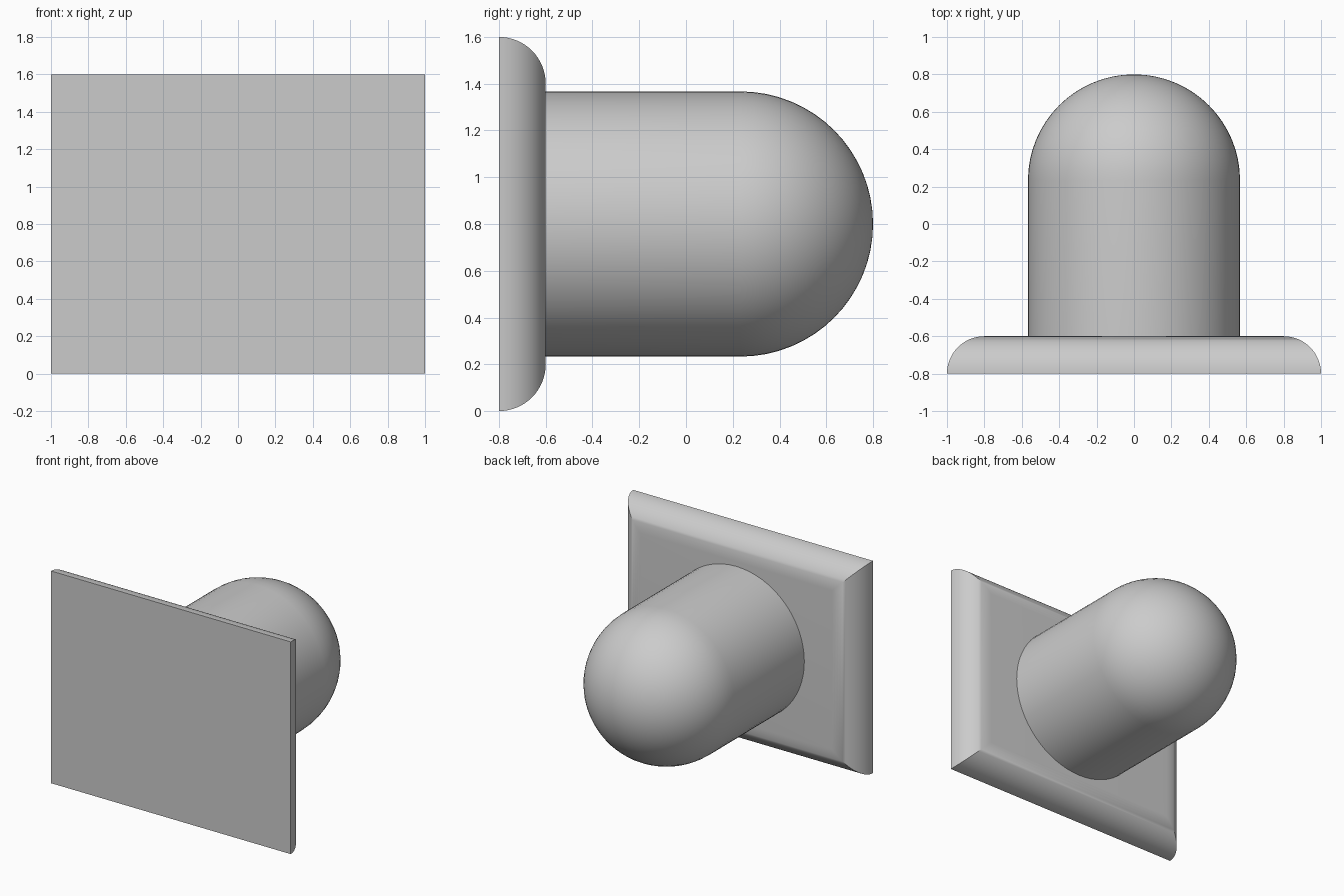
import bpy, bmesh, math

if "Cube" in bpy.data.objects:
    bpy.data.objects.remove(bpy.data.objects["Cube"])

grey = bpy.data.materials.new("light_grey")
grey.diffuse_color = (0.6, 0.6, 0.6, 1)
grey.use_nodes = True
grey.node_tree.nodes["Principled BSDF"].inputs["Base Color"].default_value = grey.diffuse_color


def finish(name, bm):
    bmesh.ops.recalc_face_normals(bm, faces=bm.faces)
    mesh = bpy.data.meshes.new(name)
    bm.to_mesh(mesh)
    bm.free()
    mesh.materials.append(grey)
    ob = bpy.data.objects.new(name, mesh)
    bpy.context.collection.objects.link(ob)
    bpy.ops.object.select_all(action='DESELECT')
    ob.select_set(True)
    bpy.context.view_layer.objects.active = ob
    bpy.ops.object.shade_smooth_by_angle(angle=math.radians(30))


CZ = 0.8      # centre height
STEPS = 16

# Backplate: stacked rectangles shrinking along a quarter round, mitred corners
R = 0.2
bm = bmesh.new()
rings = []
for i in range(STEPS + 1):
    a = math.pi / 2 * i / STEPS
    inset, y = R * (1 - math.cos(a)), -0.8 + R * math.sin(a)
    w, h = 1 - inset, 0.8 - inset
    rings.append([bm.verts.new((sx * w, y, CZ + sz * h))
                  for sx, sz in ((-1, -1), (1, -1), (1, 1), (-1, 1))])
for lo, hi in zip(rings, rings[1:]):
    for k in range(4):
        n = (k + 1) % 4
        bm.faces.new((lo[k], lo[n], hi[n], hi[k]))
bm.faces.new(rings[0])
bm.faces.new(rings[-1])
finish("backplate", bm)

# Knob: cylinder with a hemispherical end, spun about the y axis
r = 0.567
profile = [(r, -0.6)] + [
    (r * math.cos(math.pi / 2 * i / STEPS), 0.8 - r + r * math.sin(math.pi / 2 * i / STEPS))
    for i in range(STEPS + 1)]
bm = bmesh.new()
pts = [bm.verts.new((x, y, CZ)) for x, y in profile]
edges = [bm.edges.new(p) for p in zip(pts, pts[1:])]
bmesh.ops.spin(bm, geom=pts + edges, cent=(0, 0, CZ), axis=(0, 1, 0),
               angle=2 * math.pi, steps=64)
bmesh.ops.remove_doubles(bm, verts=bm.verts, dist=0.0005)
finish("knob", bm)
